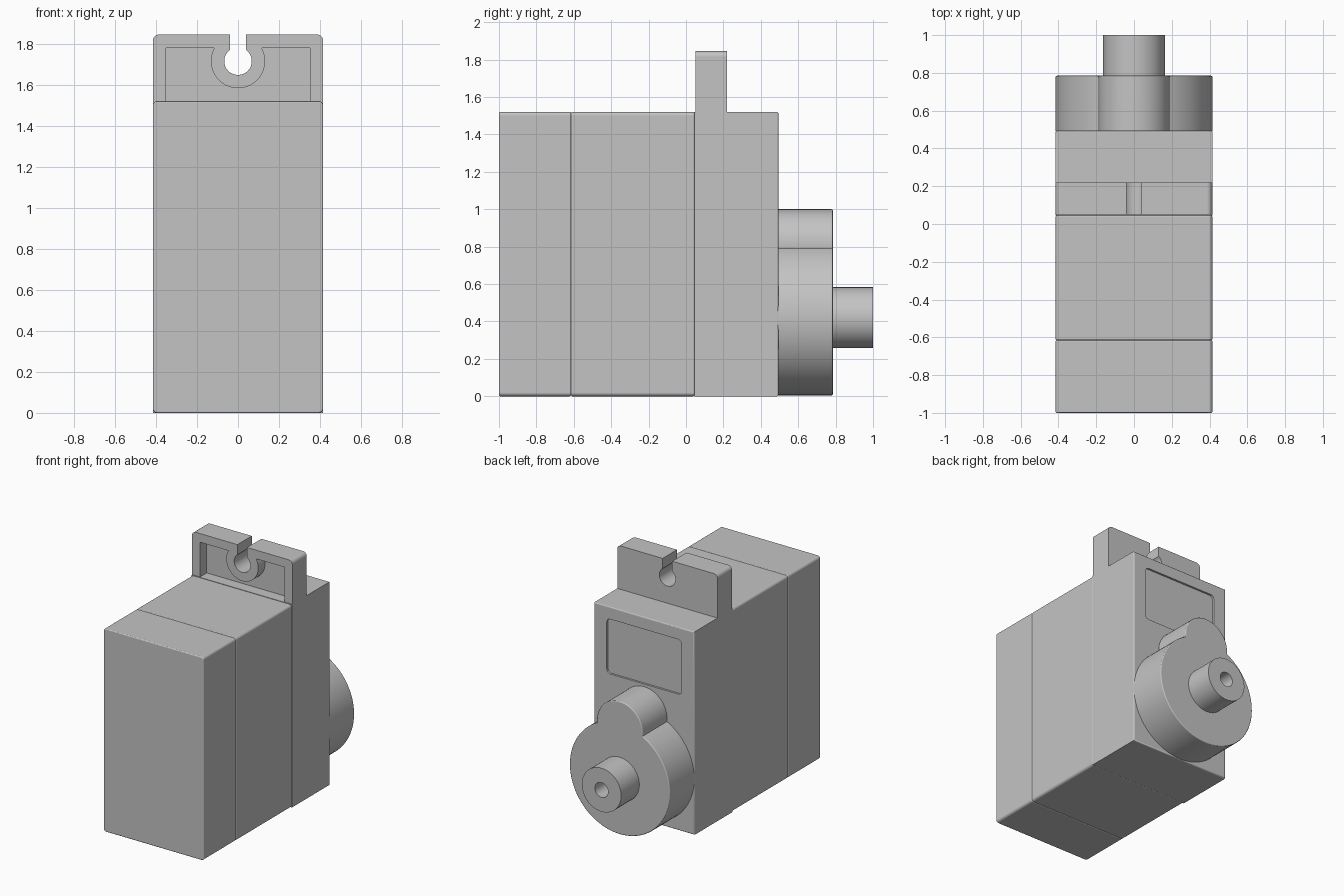
import bpy
import bmesh
from math import pi, sin, cos, atan2, sqrt

cube = bpy.data.objects.get("Cube")
if cube:
    bpy.data.objects.remove(cube, do_unlink=True)

GREY = (0.55, 0.55, 0.55, 1.0)
grey = bpy.data.materials.new("plain grey")
grey.use_nodes = True
grey.diffuse_color = GREY
grey.node_tree.nodes["Principled BSDF"].inputs["Base Color"].default_value = GREY


def arc(cx, cz, r, start, sweep, steps):
    """Points (x, z) along an arc."""
    angles = [start + sweep * i / steps for i in range(steps + 1)]
    return [(cx + r * cos(a), cz + r * sin(a)) for a in angles]


def circle(cx, cz, r, steps=64):
    return arc(cx, cz, r, 0, 2 * pi, steps)[:-1]


def rect(half, z0, z1, top_r=0, low_r=0):
    """Centred rectangle with optional rounded corners."""
    pts = []
    corners = ((1, 1, top_r), (-1, 1, top_r), (-1, -1, low_r), (1, -1, low_r))
    for i, (sx, sz, r) in enumerate(corners):
        z = z1 if sz > 0 else z0
        if r:
            pts += arc(sx * (half - r), z - sz * r, r, i * pi / 2, pi / 2, 6)
        else:
            pts.append((sx * half, z))
    return pts


def extrude(name, profile, y0, y1, bevel=0, ends=()):
    """Extrude an (x, z) profile along y, rounding the rims at the given ends."""
    bm = bmesh.new()
    front = [bm.verts.new((x, y0, z)) for x, z in profile]
    back = [bm.verts.new((x, y1, z)) for x, z in profile]
    bm.faces.new(front)
    bm.faces.new(back[::-1])
    n = len(profile)
    for i in range(n):
        j = (i + 1) % n
        bm.faces.new((front[j], front[i], back[i], back[j]))
    bmesh.ops.recalc_face_normals(bm, faces=bm.faces)
    if bevel:
        rims = [e for e in bm.edges
                if any(all(abs(v.co.y - y) < 1e-5 for v in e.verts) for y in ends)]
        bmesh.ops.bevel(bm, geom=rims, offset=bevel, segments=3,
                        profile=0.5, affect='EDGES')
    mesh = bpy.data.meshes.new(name)
    bm.to_mesh(mesh)
    bm.free()
    mesh.materials.append(grey)
    obj = bpy.data.objects.new(name, mesh)
    bpy.context.collection.objects.link(obj)
    return obj


def activate(obj):
    bpy.ops.object.select_all(action='DESELECT')
    obj.select_set(True)
    bpy.context.view_layer.objects.active = obj


def cut(obj, cutter):
    """Subtract a cutter and throw it away."""
    mod = obj.modifiers.new("cut", 'BOOLEAN')
    mod.operation = 'DIFFERENCE'
    mod.solver = 'EXACT'
    mod.object = cutter
    activate(obj)
    bpy.ops.object.modifier_apply(modifier=mod.name)
    bpy.data.objects.remove(cutter, do_unlink=True)


def smooth(obj):
    activate(obj)
    bpy.ops.object.shade_smooth_by_angle(angle=pi / 5)
    mod = obj.modifiers.new("weighted normals", 'WEIGHTED_NORMAL')
    mod.keep_sharp = True


HALF, TOP = 0.415, 1.52
AXIS = 0.42

# Housing: end cover and motor section, split by fine seams
body_profile = rect(HALF, 0, TOP, 0.02, 0.02)
end_cover = extrude("end_cover", body_profile, -1, -0.615, 0.007, (-1, -0.615))
motor_case = extrude("motor_case", body_profile, -0.615, 0.045, 0.007, (-0.615, 0.045))

# Gear section with a shallow label recess on the back
gear_case = extrude("gear_case", rect(HALF, 0, TOP), 0.045, 0.495, 0.01, (0.495,))
cut(gear_case, extrude("label_cutter", rect(0.31, 1.02, 1.43, 0.03, 0.03), 0.48, 0.6))

# Mounting tab: hollow front with a ring around the open screw hole
HOLE_Z = 1.715
mount_tab = extrude("mount_tab", rect(HALF, TOP, 1.845, 0.03), 0.05, 0.22)
pocket = extrude("pocket_cutter", rect(0.35, TOP - 0.1, 1.78), -0.1, 0.13)
cut(pocket, extrude("ring_cutter", circle(0, HOLE_Z, 0.132), -0.2, 0.3))
cut(mount_tab, pocket)
cut(mount_tab, extrude("hole_cutter", circle(0, HOLE_Z, 0.067), -0.2, 0.4))
cut(mount_tab, extrude("slot_cutter", rect(0.04, HOLE_Z, 2), -0.2, 0.4))

# Output boss: large circle merged with a smaller lobe above it
R, LOBE_R, LOBE_Z = 0.415, 0.19, 0.81
gap = LOBE_Z - AXIS
meet = (gap ** 2 + R ** 2 - LOBE_R ** 2) / (2 * gap)
side = sqrt(R ** 2 - meet ** 2)
big = atan2(meet, side)
small = atan2(meet - gap, side)
profile = arc(0, AXIS, R, pi - big, pi + 2 * big, 72)
profile += arc(0, LOBE_Z, LOBE_R, small, pi - 2 * small, 32)[1:-1]
output_boss = extrude("output_boss", profile, 0.49, 0.785, 0.007, (0.785,))

# Output shaft with a screw hole
output_shaft = extrude("output_shaft", circle(0, AXIS, 0.163), 0.78, 1)
cut(output_shaft, extrude("shaft_cutter", circle(0, AXIS, 0.055, 40), 0.8, 1.1))

for part in (end_cover, motor_case, gear_case, mount_tab, output_boss, output_shaft):
    smooth(part)
